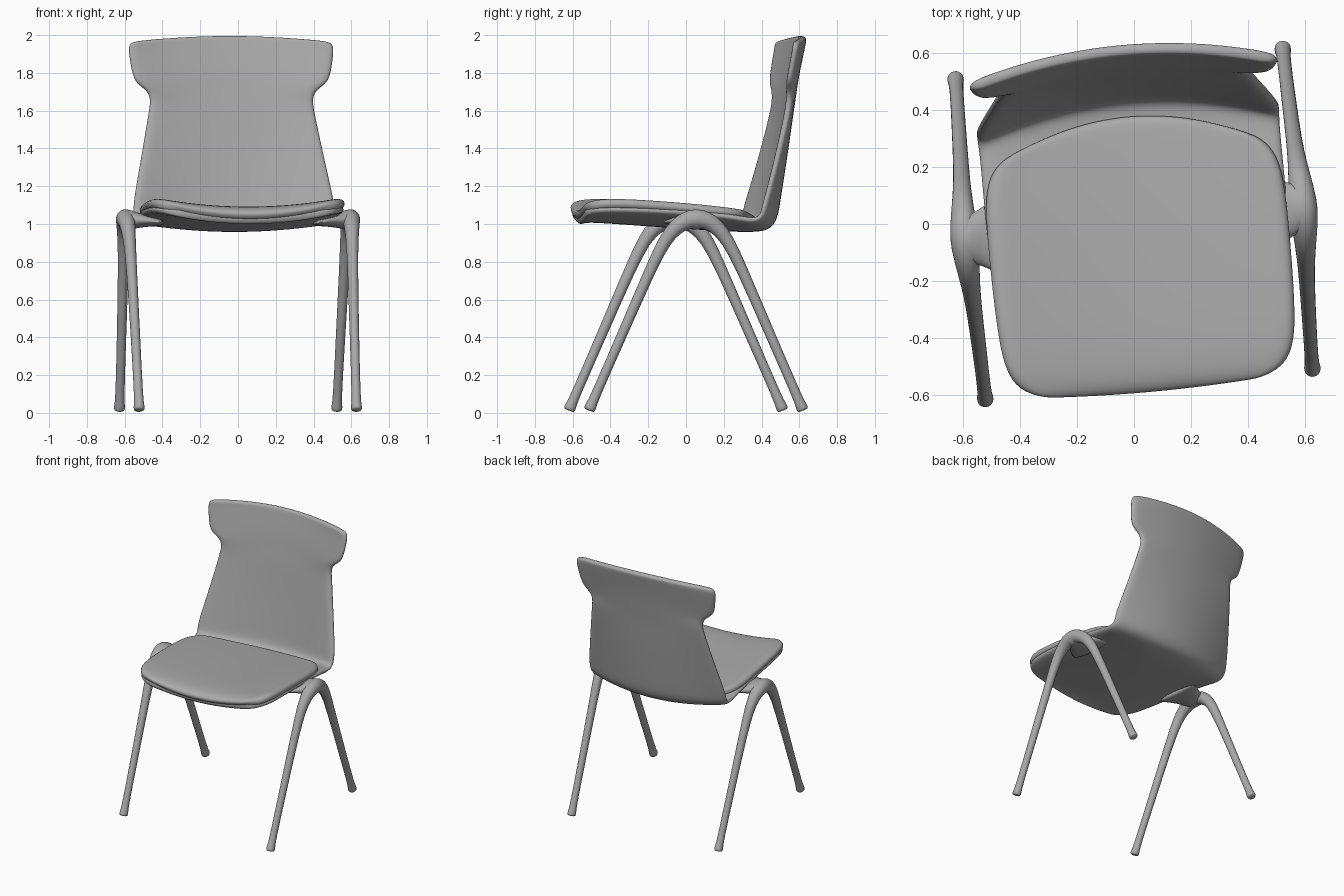
import bpy, bmesh, math
from mathutils import Vector

cube = bpy.data.objects.get("Cube")
if cube:
    bpy.data.objects.remove(cube, do_unlink=True)

TURN = math.radians(5.3)   # the chair stands slightly turned

grey = bpy.data.materials.new("warm_grey")
grey.use_nodes = True
COLOUR = (0.40, 0.40, 0.40, 1)
grey.diffuse_color = COLOUR
grey.node_tree.nodes["Principled BSDF"].inputs["Base Color"].default_value = COLOUR


def make_object(name, bm):
    bmesh.ops.recalc_face_normals(bm, faces=bm.faces)
    mesh = bpy.data.meshes.new(name)
    bm.to_mesh(mesh)
    bm.free()
    for p in mesh.polygons:
        p.use_smooth = True
    mesh.materials.append(grey)
    obj = bpy.data.objects.new(name, mesh)
    bpy.context.collection.objects.link(obj)
    obj.rotation_euler.z = TURN
    return obj


def bowed_panel(name, stations, thickness, columns=12, shift=0.012):
    """Sheet through (half width, centre y, centre z, edge y, edge z), thickened away from the sitter."""
    bm = bmesh.new()
    rows = []
    for w, yc, zc, ye, ze in stations:
        row = []
        for i in range(columns + 1):
            t = 2 * i / columns - 1
            k = t * t
            row.append(bm.verts.new((w * t + shift, yc + (ye - yc) * k, zc + (ze - zc) * k)))
        rows.append(row)
    for a, b in zip(rows, rows[1:]):
        for i in range(columns):
            bm.faces.new((a[i], a[i + 1], b[i + 1], b[i]))
    bm.normal_update()
    obj = make_object(name, bm)
    # make sure the sheet's normals face the sitter
    if sum(p.normal.z for p in obj.data.polygons) < 0:
        obj.data.flip_normals()
    solid = obj.modifiers.new("thickness", "SOLIDIFY")
    solid.thickness = thickness
    solid.offset = -1
    sub = obj.modifiers.new("rounding", "SUBSURF")
    sub.levels = sub.render_levels = 2
    return obj


def tube(bm, points, sides=14, flat=1.0):
    """Closed tube in the side plane through (x, y, z, radius) points."""
    pos = [Vector(p[:3]) for p in points]
    rings = []
    for i, p in enumerate(points):
        d = (pos[min(i + 1, len(pos) - 1)] - pos[max(i - 1, 0)]).normalized()
        u = Vector((1, 0, 0)) - d * d.x
        u.normalize()
        v = d.cross(u)
        rings.append([bm.verts.new(pos[i] + p[3] * (flat * math.cos(a) * u + math.sin(a) * v))
                      for a in (2 * math.pi * k / sides for k in range(sides))])
    for a, b in zip(rings, rings[1:]):
        for k in range(sides):
            bm.faces.new((a[k], a[(k + 1) % sides], b[(k + 1) % sides], b[k]))
    bm.faces.new(rings[0])
    bm.faces.new(rings[-1])


def mirror_x(obj):
    obj.modifiers.new("other_side", "MIRROR").use_axis[0] = True


# One-piece shell: seat pan, fold and winged backrest
bowed_panel("seat_and_back_shell", [
    (0.38, -0.585, 1.030, -0.575, 1.080), (0.45, -0.560, 1.045, -0.550, 1.095),
    (0.50, -0.500, 1.050, -0.490, 1.100), (0.52, -0.350, 1.040, -0.350, 1.100),
    (0.53, 0.000, 1.015, -0.020, 1.085), (0.53, 0.250, 1.000, 0.200, 1.060),
    (0.53, 0.370, 0.998, 0.290, 1.040), (0.53, 0.420, 1.005, 0.325, 1.045),
    (0.53, 0.440, 1.040, 0.338, 1.065), (0.53, 0.450, 1.100, 0.347, 1.110),
    (0.515, 0.465, 1.20, 0.375, 1.20), (0.475, 0.495, 1.40, 0.430, 1.40),
    (0.438, 0.520, 1.60, 0.480, 1.60), (0.428, 0.530, 1.66, 0.487, 1.66),
    (0.445, 0.540, 1.72, 0.485, 1.71), (0.500, 0.547, 1.765, 0.478, 1.745),
    (0.525, 0.556, 1.82, 0.482, 1.79), (0.540, 0.577, 1.92, 0.500, 1.89),
    (0.545, 0.588, 1.97, 0.508, 1.94), (0.525, 0.594, 2.00, 0.512, 1.965),
], 0.042)

# Padded seat with rounded corners and a rolled front
bowed_panel("seat_cushion", [
    (0.37, -0.605, 1.045, -0.590, 1.090), (0.45, -0.580, 1.080, -0.565, 1.125),
    (0.505, -0.500, 1.094, -0.490, 1.142), (0.525, -0.350, 1.090, -0.350, 1.142),
    (0.53, 0.000, 1.068, -0.020, 1.118), (0.525, 0.230, 1.048, 0.150, 1.098),
    (0.49, 0.340, 1.038, 0.235, 1.085), (0.43, 0.385, 1.030, 0.275, 1.075),
], 0.060)

# Arched leg pairs, thicker at the crown
half = [(0.578, -0.570, 0.012, 0.026), (0.578, -0.567, 0.020, 0.032), (0.578, -0.557, 0.040, 0.031),
        (0.578, -0.545, 0.070, 0.025), (0.582, -0.400, 0.40, 0.027), (0.588, -0.235, 0.78, 0.030),
        (0.592, -0.165, 0.920, 0.036), (0.595, -0.110, 0.985, 0.043), (0.598, -0.055, 1.020, 0.050)]
arch = half + [(0.600, 0.0, 1.032, 0.054)] + [(x, -y, z, r) for x, y, z, r in reversed(half)]
bm = bmesh.new()
tube(bm, arch, flat=0.95)
legs = make_object("leg_arches", bm)
mirror_x(legs)
sub = legs.modifiers.new("rounding", "SUBSURF")
sub.levels = sub.render_levels = 1

# Flared brackets joining each arch to the underside of the seat
bm = bmesh.new()
rings = []
for x, z, ry, rz in [(0.640, 1.025, 0.03, 0.025), (0.628, 1.025, 0.06, 0.045), (0.590, 1.025, 0.085, 0.058),
                     (0.550, 1.020, 0.095, 0.045), (0.500, 1.018, 0.125, 0.034),
                     (0.440, 1.012, 0.165, 0.024), (0.400, 1.005, 0.170, 0.015)]:
    rings.append([bm.verts.new((x, ry * math.cos(a), z + rz * math.sin(a)))
                  for a in (2 * math.pi * k / 20 for k in range(20))])
for a, b in zip(rings, rings[1:]):
    for k in range(20):
        bm.faces.new((a[k], a[(k + 1) % 20], b[(k + 1) % 20], b[k]))
bm.faces.new(rings[0])
bm.faces.new(rings[-1])
brackets = make_object("seat_brackets", bm)
mirror_x(brackets)
sub = brackets.modifiers.new("rounding", "SUBSURF")
sub.levels = sub.render_levels = 1
